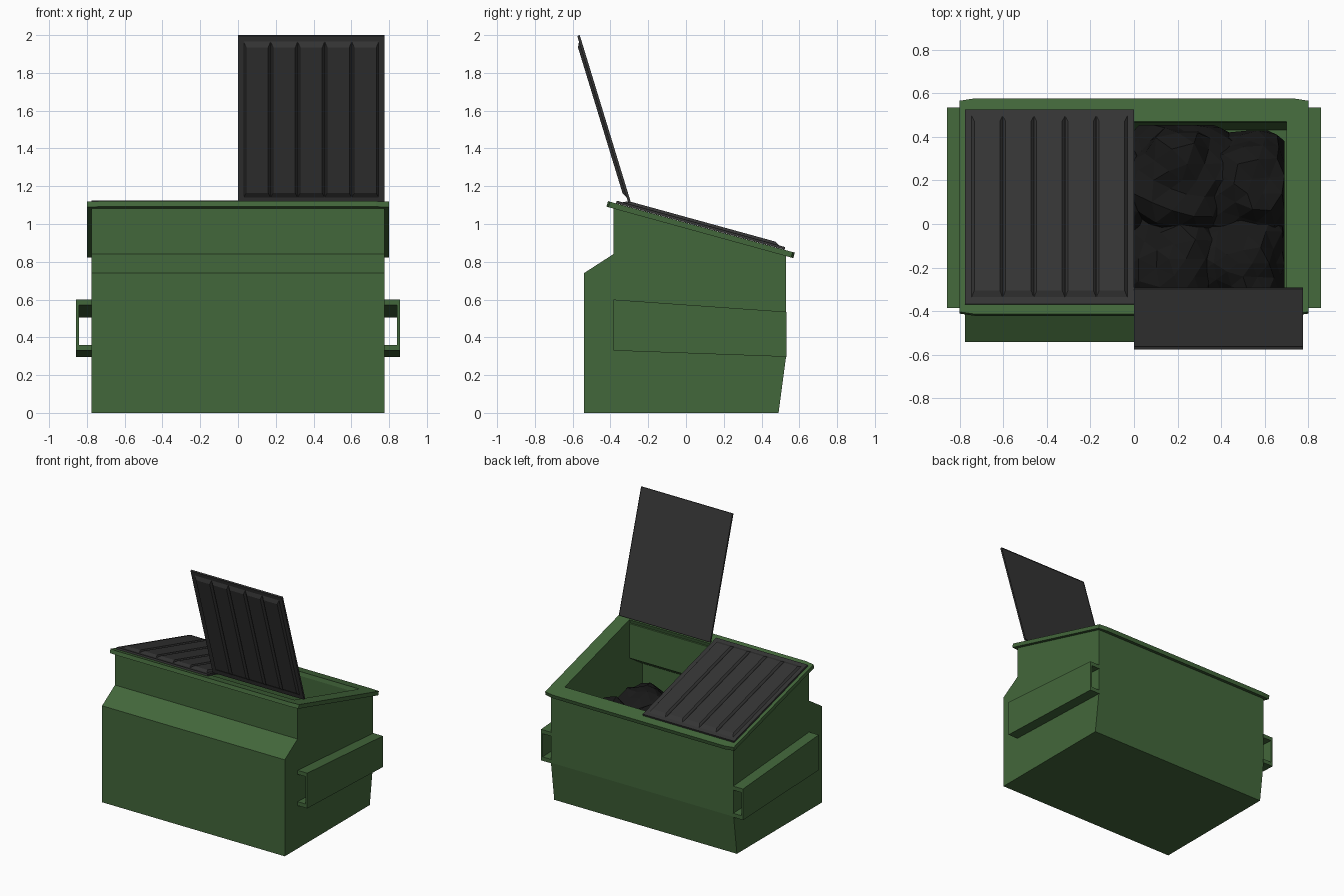
import bpy, bmesh, math, random
from mathutils import Vector, noise

if "Cube" in bpy.data.objects:
    bpy.data.objects.remove(bpy.data.objects["Cube"])

random.seed(4)


def material(name, rgb):
    m = bpy.data.materials.new(name)
    m.diffuse_color = (*rgb, 1)
    m.use_nodes = True
    m.node_tree.nodes["Principled BSDF"].inputs["Base Color"].default_value = m.diffuse_color
    return m


GREEN = material("green_paint", (0.055, 0.135, 0.043))
PLASTIC = material("lid_plastic", (0.035, 0.035, 0.035))
BAG = material("bag_black", (0.009, 0.009, 0.009))


def finish(bm, name, mat):
    bmesh.ops.recalc_face_normals(bm, faces=bm.faces)
    me = bpy.data.meshes.new(name)
    bm.to_mesh(me)
    bm.free()
    me.materials.append(mat)
    ob = bpy.data.objects.new(name, me)
    bpy.context.collection.objects.link(ob)
    return ob


def loft(bm, a, b, caps=True):
    """Join two matching closed loops of vertices."""
    n = len(a)
    for i in range(n):
        j = (i + 1) % n
        bm.faces.new((a[i], a[j], b[j], b[i]))
    if caps:
        bm.faces.new(a)
        bm.faces.new(b)


def verts(bm, pts):
    return [bm.verts.new(p) for p in pts]


def slope(y):
    """Height of the sloping rim top."""
    return 1.12 - 0.2755 * (y + 0.41)


TILT = math.atan(0.2755)
T = 0.03

# Hollow body: outer and inner side profiles, open at the top
def body():
    outer = [(-0.385, slope(-0.385) - T), (-0.385, 0.84), (-0.54, 0.74), (-0.54, 0),
             (0.49, 0), (0.53, 0.30), (0.53, slope(0.53) - T)]
    inner = [(-0.315, slope(-0.315) - T), (-0.315, 0.80), (-0.47, 0.70), (-0.47, 0.06),
             (0.43, 0.06), (0.465, 0.30), (0.465, slope(0.465) - T)]
    bm = bmesh.new()
    ends = []
    for prof, w in ((outer, 0.775), (inner, 0.70)):
        l, r = (verts(bm, [(s * w, y, z) for y, z in prof]) for s in (-1, 1))
        for i in range(len(prof) - 1):
            bm.faces.new((l[i], l[i + 1], r[i + 1], r[i]))
        bm.faces.new(l)
        bm.faces.new(r)
        ends.append((l[0], r[0], r[-1], l[-1]))
    o, n = ends
    for i in range(4):
        j = (i + 1) % 4
        bm.faces.new((o[i], o[j], n[j], n[i]))
    finish(bm, "body", GREEN)


# Sloping rim frame with clipped corners
def rim():
    out = [(-0.80, -0.403), (-0.73, -0.413), (0.73, -0.413), (0.80, -0.403),
           (0.80, 0.565), (0.73, 0.576), (-0.73, 0.576), (-0.80, 0.565)]
    inn = [(-0.70, -0.315), (0.70, -0.315), (0.70, 0.47), (-0.70, 0.47)]
    bm = bmesh.new()
    layers = []
    for d in (0, T):
        dy, dz = -d * math.sin(TILT), -d * math.cos(TILT)
        o, n = (verts(bm, [(x, y + dy, slope(y) + dz) for x, y in p]) for p in (out, inn))
        for k in range(4):
            bm.faces.new((o[2 * k], o[2 * k + 1], n[k]))
            bm.faces.new((o[2 * k + 1], o[(2 * k + 2) % 8], n[(k + 1) % 4], n[k]))
        layers.append((o, n))
    for a, b in zip(*layers):
        loft(bm, a, b, caps=False)
    finish(bm, "rim", GREEN)


# Tapered C-channel fork sleeve on each side
def sleeve(side, name):
    bm = bmesh.new()
    loops = []
    for y, zb, zt in ((-0.385, 0.33, 0.60), (0.533, 0.297, 0.535)):
        sec = [(0.77, zt), (0.857, zt), (0.857, zb), (0.77, zb),
               (0.77, zb + T), (0.843, zb + T), (0.843, zt - T), (0.77, zt - T)]
        loops.append(verts(bm, [(side * x, y, z) for x, z in sec]))
    loft(bm, *loops)
    finish(bm, name, GREEN)


# Lid: thin slab, recessed underside, five raised panels on top
def lid(name, x0, hinge, angle):
    W, L, H = 0.775, 0.925, 0.014
    bm = bmesh.new()

    def rect(xa, xb, ya, yb, z):
        return verts(bm, [(xa, ya, z), (xb, ya, z), (xb, yb, z), (xa, yb, z)])

    bottom = rect(0, W, 0, L, 0)
    loft(bm, bottom, rect(0, W, 0, L, H))
    under = next(f for f in bm.faces if all(v in bottom for v in f.verts))
    bmesh.ops.inset_region(bm, faces=[under], thickness=0.038)
    bmesh.ops.translate(bm, verts=under.verts, vec=(0, 0, 0.006))
    step = (W - 0.06) / 5
    for i in range(5):
        a = 0.03 + i * step
        b = a + step
        loft(bm, rect(a, b, 0.03, L - 0.03, H - 0.001),
             rect(a + 0.013, b - 0.013, 0.06, L - 0.06, H + 0.014))
    ob = finish(bm, name, PLASTIC)
    ob.location = (x0, *hinge)
    ob.rotation_euler.x = angle


# Lumpy faceted rubbish bag, kept inside the container
def bag(name, centre, radii):
    bm = bmesh.new()
    bmesh.ops.create_icosphere(bm, subdivisions=3, radius=1)
    seed = Vector([random.uniform(0, 50) for _ in range(3)])
    for v in bm.verts:
        k = 1 + 0.22 * noise.noise(v.co * 1.7 + seed) + 0.10 * noise.noise(v.co * 4 + seed)
        p = Vector(c + r * k * q for c, r, q in zip(centre, radii, v.co))
        v.co = (max(-0.69, min(0.69, p.x)), max(-0.46, min(0.455 if p.z > 0.3 else 0.425, p.y)),
                max(0.065, p.z))
    finish(bm, name, BAG)


body()
rim()
sleeve(1, "right_fork_sleeve")
sleeve(-1, "left_fork_sleeve")
lid("closed_lid", -0.775, (-0.37, slope(-0.37) + 0.001), -TILT)
lid("open_lid", 0, (-0.292, 1.115), math.radians(107))

spots = [(0.22, 0.20, 0.42, 0.31), (0.52, 0.14, 0.38, 0.28), (0.16, -0.16, 0.38, 0.30),
         (0.48, -0.18, 0.40, 0.27), (-0.18, 0.14, 0.40, 0.31), (-0.48, 0.10, 0.38, 0.28),
         (-0.35, -0.18, 0.38, 0.30)]
for i, (x, y, z, r) in enumerate(spots):
    bag(f"rubbish_bag_{i + 1}", (x, y, z), (r, r, 0.30))
